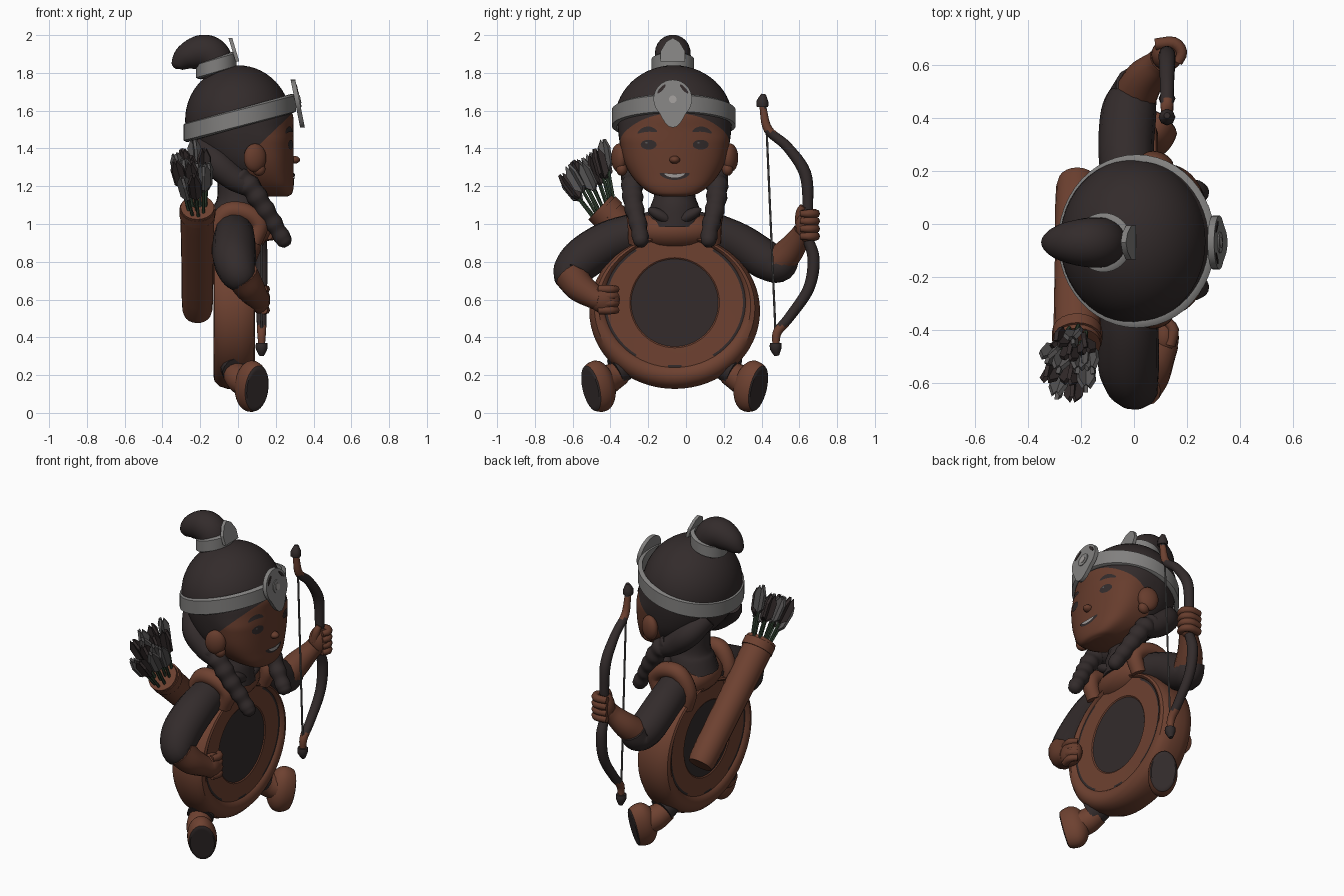
import bpy, bmesh, math
from mathutils import Vector, Matrix
from mathutils.bvhtree import BVHTree

if "Cube" in bpy.data.objects:
    bpy.data.objects.remove(bpy.data.objects["Cube"])

C = -0.06                                   # y of the figure's plane of symmetry


def mat(name, r, g, b):
    m = bpy.data.materials.new(name)
    m.diffuse_color = (r, g, b, 1)
    m.use_nodes = True
    m.node_tree.nodes["Principled BSDF"].inputs["Base Color"].default_value = m.diffuse_color
    return m


DARK = mat("dark_hair_cloth", 0.033, 0.0245, 0.0245)
LEATHER = mat("brown_leather", 0.155, 0.053, 0.030)
SKIN = mat("skin", 0.135, 0.046, 0.026)
SILVER = mat("silver", 0.22, 0.215, 0.21)
STONE = mat("grey_feather", 0.10, 0.095, 0.095)
GREEN = mat("green_shaft", 0.035, 0.06, 0.035)
TEETH = mat("teeth", 0.34, 0.32, 0.31)


def finish(name, bm, mats, rule=None, angle=50):
    bmesh.ops.recalc_face_normals(bm, faces=bm.faces)
    me = bpy.data.meshes.new(name)
    bm.normal_update()
    for f in bm.faces:
        if rule:
            f.material_index = rule(f.calc_center_median(), f.normal)
    bm.to_mesh(me)
    bm.free()
    ob = bpy.data.objects.new(name, me)
    bpy.context.collection.objects.link(ob)
    for m in (mats if isinstance(mats, list) else [mats]):
        me.materials.append(m)
    bpy.ops.object.select_all(action='DESELECT')
    ob.select_set(True)
    bpy.context.view_layer.objects.active = ob
    bpy.ops.object.shade_smooth_by_angle(angle=math.radians(angle))
    return ob


def rings_mesh(rings, close=False):
    bm = bmesh.new()
    vs = [[bm.verts.new(p) for p in r] for r in rings]
    n = len(vs[0])
    pairs = list(zip(vs, vs[1:] + vs[:1])) if close else list(zip(vs, vs[1:]))
    for a, b in pairs:
        for i in range(n):
            bm.faces.new((a[i], a[(i + 1) % n], b[(i + 1) % n], b[i]))
    if not close:
        bm.faces.new(vs[0])
        bm.faces.new(vs[-1])
    return bm


def spline(pts, steps):
    pts = [Vector(p) for p in pts]
    q = [2 * pts[0] - pts[1]] + pts + [2 * pts[-1] - pts[-2]]
    out = []
    for i in range(1, len(q) - 2):
        a, b, c, d = q[i - 1:i + 3]
        for k in range(steps):
            t = k / steps
            out.append(0.5 * (2 * b + (c - a) * t + (2 * a - 5 * b + 4 * c - d) * t * t
                              + (3 * b - a - 3 * c + d) * t ** 3))
    return out + [pts[-1]]


def tube(name, pts, mats, rule=None, steps=6, n=14):
    """Round tube through (x, y, z, radius) points."""
    path = spline(pts, steps)
    rings = []
    side = None
    for i, p in enumerate(path):
        t = (path[min(i + 1, len(path) - 1)] - path[max(i - 1, 0)]).to_3d().normalized()
        if side is None:
            side = t.orthogonal()
        side = (side - t * side.dot(t)).normalized()
        up = t.cross(side)
        r = max(p[3], 0.002)
        rings.append([p.to_3d() + r * (side * math.cos(a) + up * math.sin(a))
                      for a in (2 * math.pi * k / n for k in range(n))])
    return finish(name, rings_mesh(rings), mats, rule)


def ball(name, loc, size, mats, rot=None, seg=24):
    bm = bmesh.new()
    m = Matrix.Translation(loc) @ (rot or Matrix()) @ Matrix.Diagonal((*size, 1))
    bmesh.ops.create_uvsphere(bm, u_segments=seg, v_segments=seg // 2, radius=1, matrix=m)
    return finish(name, bm, mats)


def band(name, c, rx, ry, h, t, slope, m):
    """Tilted flat hoop."""
    prof = [(0, -h), (t, -h * 0.85), (t, h * 0.85), (0, h), (-t, h), (-t, -h)]
    rings = []
    for d, z in prof:
        rings.append([(c[0] + (rx + d) * math.cos(a), c[1] + (ry + d) * math.sin(a),
                       c[2] + z + slope * rx * math.cos(a))
                      for a in (math.tau * k / 48 for k in range(48))])
    return finish(name, rings_mesh(rings, True), m, angle=35)


def plate(name, outline, x, thick, slope, zc, m):
    """Upright plate facing +x that leans by slope."""
    rings = [[(x + e + slope * (z - zc), y, z) for y, z in outline] for e in (0, thick)]
    return finish(name, rings_mesh(rings), m, angle=30)


# drum-shaped body: profile of (radius fraction, half depth), the faces set a little high
half = [(0.01, .085), (.51, .085), (.525, .09), (.80, .092), (.83, .092), (.845, .102),
        (.89, .111), (.94, .104), (.98, .078), (1, .035)]
prof = half + [(r, -d) for r, d in reversed(half)]
rings = [[(-.02 + d, C + .452 * r * math.cos(a),
           .54 + .043 * min(1, (1 - r) / .17) + .413 * r * (1.1 if r < .53 else 1) * math.sin(a))
          for a in (math.tau * k / 64 for k in range(64))] for r, d in prof]


def drum_rule(c, n):
    y, z = (c.y - C) / .452, (c.z - .583) / .413
    r = math.hypot(y, z)
    return int(math.hypot(y, z / 1.1) < .51 or
               (.80 < r < .83 and abs(n.x) > .5 and (abs(y) > .45 or abs(y) < .08)))


finish("drum_body", rings_mesh(rings), [LEATHER, DARK], drum_rule, 35)

# shirt, neck, vest and harness
ball("shirt", (-.02, C, .87), (.083, .31, .22), DARK)
tube("neck", [(-.01, C, 1.0, .15), (.0, C, 1.09, .13), (.0, C, 1.15, .11), (.0, C, 1.25, .11)], DARK)
ball("vest", (-.01, C, .965), (.135, .235, .105), LEATHER)
for s in (-1, 1):
    y = C + s * .2
    tube("shoulder_strap", [(.08, y, .90, .045), (.11, y, 1.0, .05), (.04, y + s * .01, 1.06, .05),
                            (-.06, y + s * .01, 1.06, .05), (-.12, y, .96, .045), (-.10, y, .85, .04)], LEATHER)
    ball("collar_flap", (.1, C + s * .075, 1.045), (.035, .075, .03), DARK, Matrix.Rotation(s * .5, 4, 'X'))

# head: (z, centre x, x radius, y radius), flatter in front, hair coloured by a hairline rule
secs = [(1.145, .21, .05, .06), (1.16, .19, .095, .12), (1.20, .145, .15, .18), (1.26, .09, .205, .232),
        (1.33, .055, .24, .268), (1.41, .03, .265, .288), (1.50, .015, .278, .30), (1.58, .01, .28, .30),
        (1.64, .01, .24, .26)]
rings = []
for z, cx, rx, ry in spline(secs, 5):
    power = .55 + .4 * min(1, max(0, (z - 1.45) / .13))
    rings.append([(cx + rx * (math.cos(a) ** power if math.cos(a) > 0 else math.cos(a)), C + ry * math.sin(a), z)
                  for a in (math.tau * (k + .5) / 72 for k in range(72))])
bm = rings_mesh(rings)
for co, no in (((.05, 0, 1.36), (1, 0, -1.05)), ((.05, 0, 1.36), (1, 0, 0))):
    bmesh.ops.bisect_plane(bm, geom=bm.verts[:] + bm.edges[:] + bm.faces[:], plane_co=co, plane_no=no)
head = finish("head", bm, [SKIN, DARK],
              lambda c, n: int(c.z > 1.19 and c.x < .05 + max(0, c.z - 1.36) * 1.05))
ball("nose", (.295, C, 1.34), (.034, .028, .021), SKIN)
for s in (-1, 1):
    turn = Matrix.Rotation(-s * .35, 4, 'Z')
    ball("ear", (.09, C + s * .295, 1.35), (.062, .038, .076), SKIN, turn)
    ball("ear_lobe", (.11, C + s * .28, 1.29), (.035, .03, .035), SKIN)
    # hair gathered behind the ear
    tube("gathered_hair", [(-.19, C + s * .12, 1.42, .06), (-.12, C + s * .2, 1.33, .075),
                           (-.03, C + s * .215, 1.25, .07), (.05, C + s * .22, 1.2, .055)], DARK)

# face details projected on the head
tree = BVHTree.FromObject(head, bpy.context.evaluated_depsgraph_get())


def decal(name, y, z, ry, rz, bend, m, lift=.004, tilt=0):
    bm = bmesh.new()
    bmesh.ops.create_circle(bm, cap_ends=True, cap_tris=True, segments=20, radius=1)
    bmesh.ops.subdivide_edges(bm, edges=bm.edges[:], cuts=1)
    for v in bm.verts:
        u, w = v.co.x, v.co.y
        py, pz = y + u * ry, z + w * rz + bend * u * u + tilt * u
        hit = tree.ray_cast(Vector((1, py, pz)), Vector((-1, 0, 0)))[0]
        v.co = ((hit.x if hit else .28) + lift, py, pz)
    return finish(name, bm, m)


for s in (-1, 1):
    decal("eye", C + s * .138, 1.42, .042, .026, 0, DARK)
    decal("eye_glint", C + s * .138 - .012, 1.43, .006, .005, 0, STONE, .007)
    decal("eyebrow", C + s * .145, 1.502, .052, .014, -.016, DARK, tilt=-s * .004)
decal("mouth", C, 1.25, .08, .017, .016, DARK)
decal("teeth", C, 1.254, .055, .009, .012, TEETH, .007)

# hair cap, cut along the tilted band
bm = bmesh.new()
bmesh.ops.create_uvsphere(bm, u_segments=48, v_segments=28, radius=1,
                          matrix=Matrix.Translation((0, C - .005, 1.55)) @ Matrix.Diagonal((.28, .312, .29, 1)))
bmesh.ops.bisect_plane(bm, geom=bm.verts[:] + bm.edges[:] + bm.faces[:], plane_co=(0, 0, 1.55),
                       plane_no=(-.27, 0, 1), clear_inner=True)
finish("hair_cap", bm, DARK)
band("headband", (.01, C - .005, 1.562), .285, .315, .05, .013, .27, SILVER)
ring = [(math.sin(a), math.cos(a)) for a in (math.tau * k / 32 for k in range(32))]
disc = [(C - .01 + .102 * u, 1.662 + .102 * w - max(0, -w - .75) * .2) for u, w in ring]
plate("medallion", disc, .30, .025, -.2, 1.655, SILVER)
for s in (-1, 1):
    plate("medallion_notch", [(C - .01 + s * (.06 + .022 * u), 1.715 + .012 * w - .02 * u) for u, w in ring],
          .323, .005, -.2, 1.655, DARK)
plate("medallion_boss", [(C - .01 + .04 * u, 1.66 + .04 * w) for u, w in ring], .318, .012, -.2, 1.655, SILVER)
plate("medallion_inlay", [(C - .01 + .02 * u, 1.66 + .02 * w) for u, w in ring], .326, .007, -.2, 1.655, TEETH)

# topknot with its hoop and crest
tube("topknot", [(-.11, C - .01, 1.78, .09), (-.13, C - .01, 1.88, .095), (-.19, C - .01, 1.91, .092),
                 (-.27, C - .01, 1.885, .072), (-.32, C - .01, 1.845, .04), (-.335, C - .01, 1.825, .01)], DARK, n=24)
band("topknot_hoop", (-.115, C - .01, 1.84), .095, .10, .04, .012, .33, SILVER)
plate("topknot_crest", [(C - .075, 1.86), (C - .075, 1.915), (C - .045, 1.965), (C - .01, 1.985), (C + .025, 1.965),
                        (C + .055, 1.915), (C + .055, 1.86)], -.025, .02, -.3, 1.90, SILVER)

# braids: soft swelling knots along a path
for s in (-1, 1):
    path = spline([(.0, C + s * .215, 1.25), (.07, C + s * .225, 1.19), (.135, C + s * .215, 1.09),
                   (.20, C + s * .19, .985), (.262, C + s * .175, .885)], 6)
    tube("braid", [(*p, (.062 - .0009 * i) * (1 + .07 * math.sin(i * math.pi / 2)) * (.5 if i == 24 else 1))
                   for i, p in enumerate(path)], DARK, steps=2, n=12)

# resting arm and hand
tube("bent_sleeve", [(-.02, -.22, .97, .10), (-.02, -.40, .908, .113), (-.02, -.54, .82, .115),
                     (.0, -.605, .745, .10), (.03, -.595, .70, .08)], DARK)
tube("bent_forearm", [(.02, -.61, .73, .09), (.06, -.56, .665, .08), (.10, -.48, .61, .062), (.11, -.45, .60, .06)], SKIN)
ball("resting_hand", (.115, -.43, .60), (.055, .08, .075), SKIN)
for i in range(4):
    z = .655 - i * .037
    tube("resting_finger", [(.135, -.46, z, .022), (.148, -.40, z, .022), (.12, -.365, z, .018)], SKIN, steps=3, n=8)

# bow arm and hand
tube("bow_sleeve", [(-.02, .12, .97, .10), (-.03, .28, .90, .105), (-.02, .42, .81, .105), (.0, .49, .78, .09),
                    (.01, .525, .83, .08)], DARK)
tube("bow_forearm", [(.0, .48, .79, .085), (.04, .55, .86, .075), (.09, .60, .93, .058), (.11, .62, .96, .055)], SKIN)
ball("bow_hand", (.125, .64, .99), (.06, .06, .09), SKIN)
for i in range(4):
    z = 1.055 - i * .04
    tube("bow_finger", [(.08, .68, z, .022), (.15, .685, z, .024), (.18, .65, z, .022), (.165, .61, z, .018)],
         SKIN, steps=3, n=8)
tube("bow_thumb", [(.12, .60, 1.0, .024), (.13, .605, 1.06, .024), (.14, .62, 1.095, .018)], SKIN, steps=3, n=8)

# bow with brown bindings, pointed tips and string
X = .125
tube("bow", [(X, .405, 1.63, .018), (X, .435, 1.50, .024), (X, .535, 1.41, .027), (X, .63, 1.27, .032),
             (X, .645, 1.10, .028), (X, .635, .96, .026), (X, .675, .82, .032), (X, .65, .66, .030),
             (X, .55, .51, .027), (X, .485, .43, .024), (X, .475, .36, .018)],
     [DARK, LEATHER], lambda c, n: int(1.49 < c.z < 1.62 or .35 < c.z < .46))
for y, z, e in ((.405, 1.62, 1), (.475, .37, -1)):
    tube("bow_tip", [(X, y, z, .03), (X, y, z + e * .03, .031), (X, y + .006, z + e * .068, .012)], DARK, steps=2, n=8)
tube("bow_string", [(X, .425, 1.54, .006), (X, .475, .40, .006)], STONE, steps=1, n=6)

# legs and boots with flat dark soles
for s in (-1, 1):
    tube("trouser_leg", [(-.02, C + s * .20, .27, .06), (-.02, C + s * .26, .25, .075), (-.005, C + s * .315, .22, .08)], DARK)
    tube("boot_leg", [(-.02, C + s * .285, .215, .065), (.01, C + s * .345, .18, .075), (.055, C + s * .385, .15, .075)], LEATHER)
    n = Vector((.58, s * .78, -.22)).normalized()
    u = Vector((0, s * .12, 1))
    u = (u - n * u.dot(n)).normalized()
    a = u.cross(n)
    m = Matrix((a, u, n)).transposed().to_4x4()
    m.translation = (.068, C + s * .40, .142)
    bm = bmesh.new()
    bmesh.ops.create_uvsphere(bm, u_segments=28, v_segments=20, radius=1)
    for v in bm.verts:
        v.co = (v.co.x * .086, v.co.y * .138, min(v.co.z * (.12 if v.co.z > 0 else .085), .06))
    bm.transform(m)
    o = m.translation.copy()
    finish("boot_foot", bm, [LEATHER, DARK], lambda c, nn, n=n, o=o: int((c - o).dot(n) > .05), 35)

# quiver and arrows
tube("quiver", [(-.215, .155, .535, .05), (-.215, .14, .55, .08), (-.215, -.14, .80, .085), (-.215, -.43, 1.065, .09),
                (-.215, -.445, 1.08, .085)], LEATHER, steps=3, n=20)
tube("quiver_rim", [(-.215, -.405, 1.045, .095), (-.215, -.44, 1.08, .095)], LEATHER, steps=1, n=20)
for i in range(13):
    k, a = (1, math.tau * i / 9) if i < 9 else (.42, math.tau * i / 4)
    off = k * Vector((.083 * math.cos(a), .105 * math.sin(a), .08 * math.sin(a)))
    base = Vector((-.215, -.43, 1.06)) + off * .5
    tip = Vector((-.245, -.535, 1.285 + .02 * (i % 3))) + off
    d = (tip - base).normalized()
    tube("arrow_shaft", [(*base, .009), (*tip, .009)], GREEN, steps=1, n=6)
    side = d.orthogonal().normalized()
    bm = bmesh.new()
    for j in range(3):
        w = Matrix.Rotation(math.tau * j / 3 + i, 3, d) @ side
        e = d.cross(w) * .008
        o = [tip - d * .125, tip - d * .09 + w * .036, tip + w * .038, tip + d * .045 + w * .014, tip + d * .01]
        lo, hi = [[bm.verts.new(p + q) for p in o] for q in (-e, e)]
        bm.faces.new(lo)
        bm.faces.new(hi)
        for q in range(5):
            bm.faces.new((lo[q], lo[(q + 1) % 5], hi[(q + 1) % 5], hi[q]))
    finish("arrow_feathers", bm, DARK if i % 2 else STONE, angle=20)
